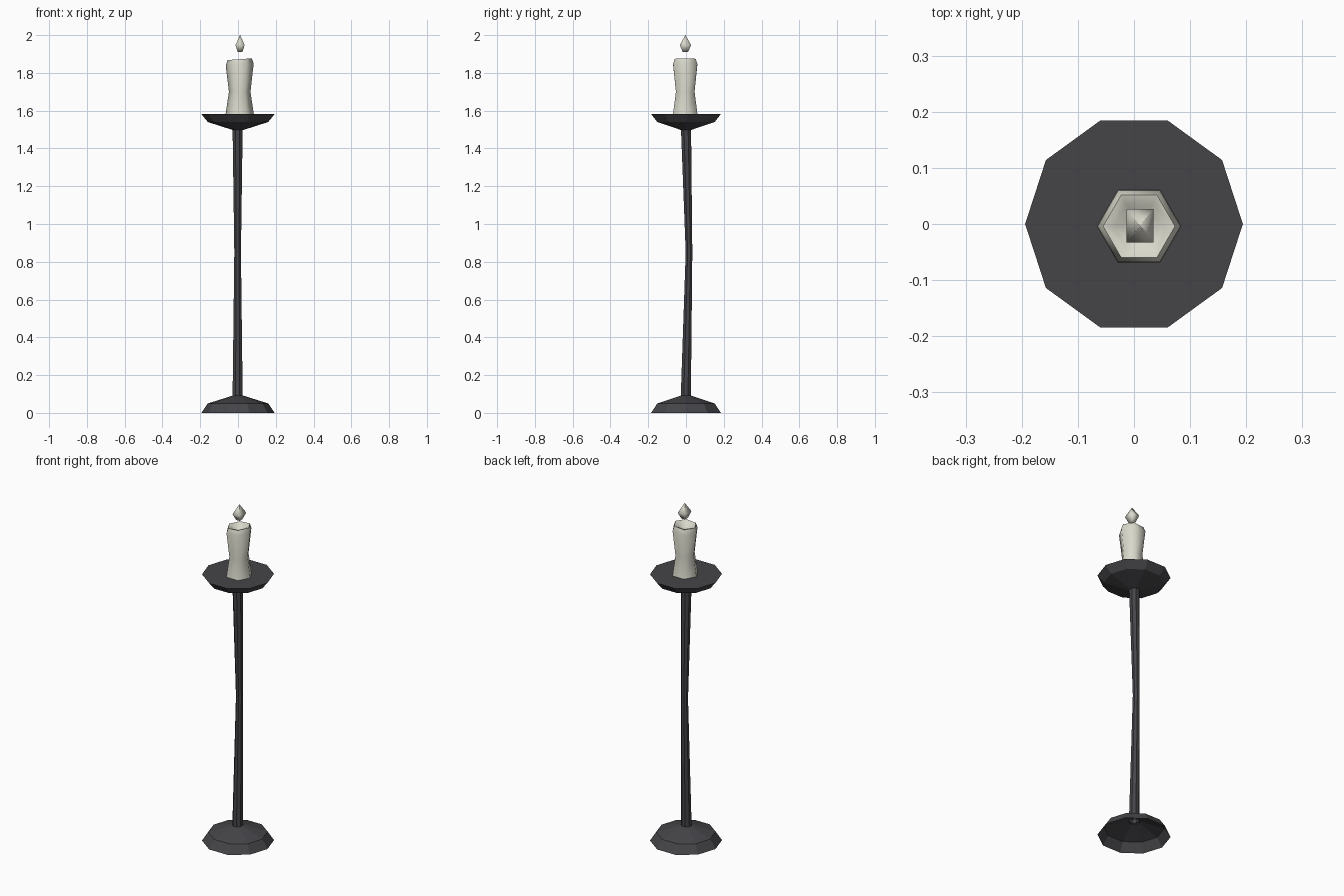
import bpy, bmesh, math

if "Cube" in bpy.data.objects:
    bpy.data.objects.remove(bpy.data.objects["Cube"])

def material(name, rgb):
    m = bpy.data.materials.new(name)
    m.diffuse_color = (*rgb, 1)
    m.use_nodes = True
    m.node_tree.nodes["Principled BSDF"].inputs["Base Color"].default_value = m.diffuse_color
    return m

IRON = material("dark iron", (0.06, 0.059, 0.066))
WAX = material("pale wax", (0.70, 0.69, 0.60))

def loft(name, rings, sides, mat, turn=0.0, cap_start=False, cap_end=False, smooth=None):
    """Skin a stack of rings given as (cx, cy, z, rx, ry)."""
    bm = bmesh.new()
    loops = []
    for cx, cy, z, rx, ry in rings:
        loops.append([bm.verts.new((cx + rx * math.cos(turn + 2 * math.pi * i / sides),
                                    cy + ry * math.sin(turn + 2 * math.pi * i / sides), z))
                      for i in range(sides)])
    for a, b in zip(loops, loops[1:]):
        for i in range(sides):
            j = (i + 1) % sides
            bm.faces.new((a[i], a[j], b[j], b[i]))
    if cap_start:
        bm.faces.new(loops[0][::-1])
    if cap_end:
        bm.faces.new(loops[-1])
    me = bpy.data.meshes.new(name)
    bm.to_mesh(me)
    bm.free()
    me.materials.append(mat)
    ob = bpy.data.objects.new(name, me)
    bpy.context.collection.objects.link(ob)
    if smooth:
        bpy.ops.object.select_all(action='DESELECT')
        ob.select_set(True)
        bpy.context.view_layer.objects.active = ob
        bpy.ops.object.shade_smooth_by_angle(angle=math.radians(smooth))
    return ob

def round_rings(profile, cx=0.0, cy=0.0):
    return [(cx, cy, z, r, r) for z, r in profile]

# Hollow foot, open underneath
loft("foot", round_rings([(0, 0.194), (0.05, 0.16), (0.092, 0.026)]), 10, IRON)

# Slightly bent, waisted stem
loft("stem", [(-0.002, -0.001, 0.085, 0.029, 0.029),
              (-0.002, 0.016, 0.85, 0.019, 0.019),
              (-0.002, 0.0, 1.51, 0.029, 0.029)], 8, IRON, turn=math.pi / 8)

# Drip dish with flat top
loft("drip_dish", round_rings([(1.497, 0.026), (1.54, 0.16), (1.582, 0.194)]), 10, IRON,
     cap_start=True, cap_end=True)

# Six-sided candle with waist and melted hollow at the top
candle = loft("candle", round_rings([(1.58, 0.075), (1.70, 0.057), (1.845, 0.074), (1.873, 0.064),
                                     (1.868, 0.046), (1.848, 0.03)], 0.009, -0.004),
              6, WAX, cap_end=True, smooth=70)
for v in candle.data.vertices:          # rim sags a little on the left
    if v.co.z > 1.8:
        v.co.z += 0.07 * (v.co.x - 0.045)  + 0.002

# Four-sided flame
r = math.sqrt(2)
loft("flame", [(0.011, -0.003, 1.91, 0.012 * r, 0.014 * r),
               (0.011, -0.003, 1.947, 0.024 * r, 0.030 * r),
               (0.011, -0.003, 2.0, 0.001, 0.001)], 4, WAX, turn=math.pi / 4,
     cap_start=True, cap_end=True, smooth=80)
